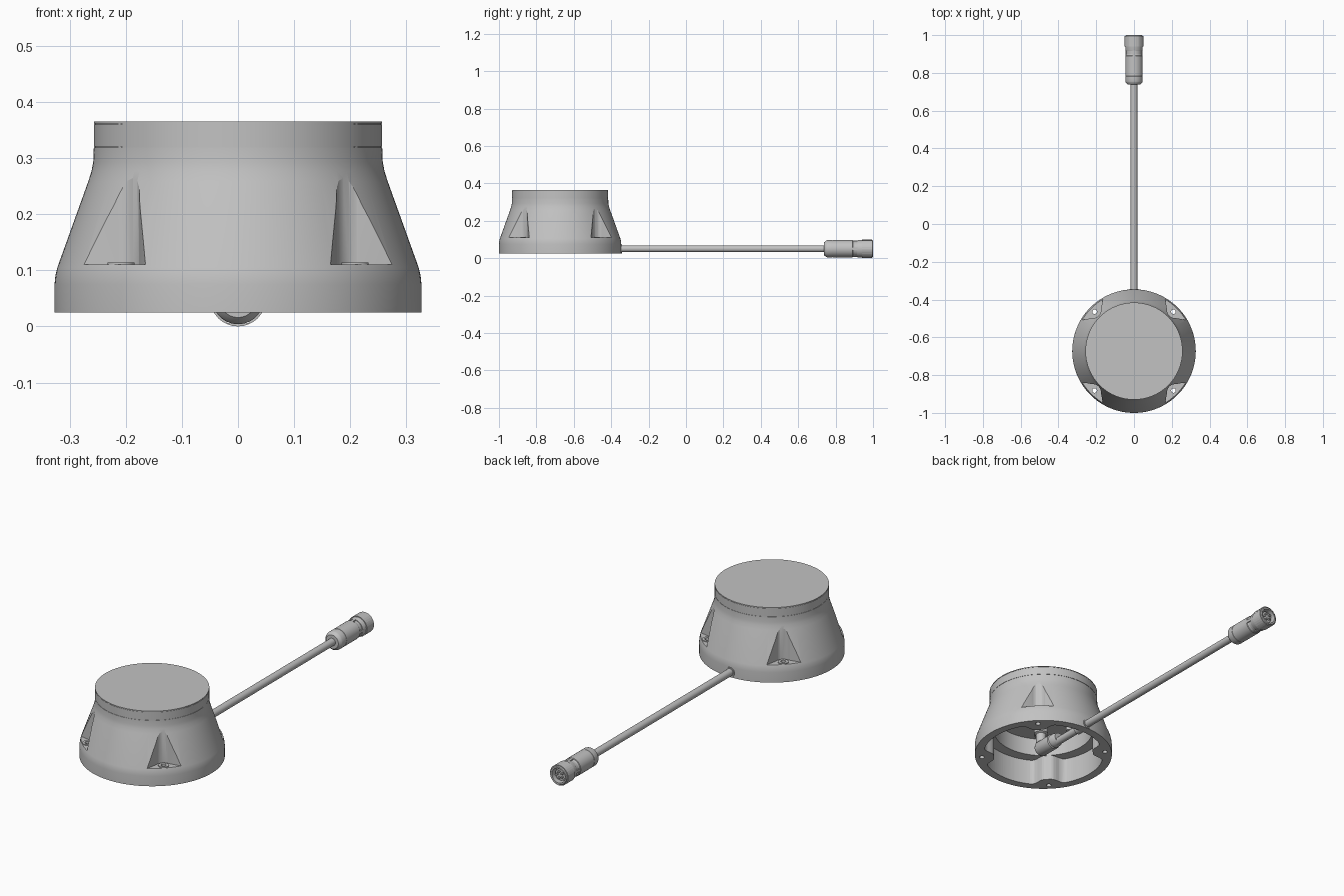
import bpy, bmesh
from math import pi, sin, cos, exp, radians
from mathutils import Matrix

if "Cube" in bpy.data.objects:
    bpy.data.objects.remove(bpy.data.objects["Cube"])

TONE = (0.54, 0.54, 0.54, 1)
grey = bpy.data.materials.new("plain grey")
grey.use_nodes = True
grey.diffuse_color = TONE
grey.node_tree.nodes["Principled BSDF"].inputs["Base Color"].default_value = TONE

CY = -0.673                      # housing centre
CEILING = 0.245                  # top of the hollow
ALONG_Y = Matrix.Rotation(-pi / 2, 4, 'X')
CORNERS = [radians(45 + 90 * i) for i in range(4)]


def finish(name, bm, place):
    bmesh.ops.recalc_face_normals(bm, faces=bm.faces)
    mesh = bpy.data.meshes.new(name)
    bm.to_mesh(mesh)
    bm.free()
    mesh.materials.append(grey)
    ob = bpy.data.objects.new(name, mesh)
    ob.matrix_world = place
    bpy.context.collection.objects.link(ob)
    return ob


def smooth(ob, angle=30):
    bpy.ops.object.select_all(action='DESELECT')
    ob.select_set(True)
    bpy.context.view_layer.objects.active = ob
    bpy.ops.object.shade_smooth_by_angle(angle=radians(angle))


def lathe(name, profile, place, steps=48):
    """Revolve (radius, height) points about the local z axis."""
    bm = bmesh.new()
    vs = [bm.verts.new((r, 0, h)) for r, h in profile]
    es = [bm.edges.new(pair) for pair in zip(vs, vs[1:])]
    bmesh.ops.spin(bm, geom=vs + es, cent=(0, 0, 0), axis=(0, 0, 1),
                   angle=2 * pi, steps=steps, use_duplicate=False)
    bmesh.ops.remove_doubles(bm, verts=bm.verts, dist=1e-5)
    ob = finish(name, bm, place)
    smooth(ob)
    return ob


def rod(name, radius, low, high, place, steps=32):
    return lathe(name, [(0, low), (radius, low), (radius, high), (0, high)], place, steps)


def prism(name, outline, low, high, place):
    bm = bmesh.new()
    face = bm.faces.new([bm.verts.new((x, y, low)) for x, y in outline])
    top = bmesh.ops.extrude_face_region(bm, geom=[face])["geom"]
    bmesh.ops.translate(bm, vec=(0, 0, high - low),
                        verts=[v for v in top if isinstance(v, bmesh.types.BMVert)])
    return finish(name, bm, place)


def cut(target, cutter):
    mod = target.modifiers.new("cut", 'BOOLEAN')
    mod.operation, mod.solver, mod.object = 'DIFFERENCE', 'EXACT', cutter
    bpy.context.view_layer.objects.active = target
    bpy.ops.object.modifier_apply(modifier=mod.name)
    bpy.data.objects.remove(cutter)


# Flared housing
base = Matrix.Translation((0, CY, 0))
housing = lathe("housing", [
    (0, 0.025), (0.327, 0.025), (0.327, 0.075), (0.3255, 0.09), (0.322, 0.105),
    (0.267, 0.258), (0.261, 0.277), (0.258, 0.293), (0.257, 0.319), (0, 0.319)], base, 128)


# Hollow underside: lobed lower opening that leaves four screw bosses, round upper part
def opening(a):
    return 0.287 - 0.05 * sum(exp(-((a - c) / 0.2) ** 4) for c in CORNERS)


angles = [2 * pi * i / 160 for i in range(160)]
cut(housing, prism("lower_cutter", [(opening(a) * cos(a), opening(a) * sin(a)) for a in angles],
                   -0.1, 0.155, base))
cut(housing, rod("upper_cutter", 0.235, 0.1, CEILING, base, 96))

# Wedge-shaped screw pockets with rounded tips, through holes and washers
half = [(0.2662, 0.012), (0.2695, 0.02), (0.274, 0.026), (0.28, 0.0325), (0.311, 0.078), (0.36, 0.15)]
wedge = [(0.265, 0)] + half + [(x, -y) for x, y in reversed(half)]
for c in CORNERS:
    turn = base @ Matrix.Rotation(c, 4, 'Z')
    seat = turn @ Matrix.Translation((0.295, 0, 0))
    cut(housing, prism("pocket_cutter", wedge, 0.11, 0.32, turn))
    cut(housing, rod("hole_cutter", 0.012, -0.1, 0.2, seat))
    lathe("screw_washer", [(0.012, 0.108), (0.012, 0.114), (0.024, 0.114),
                           (0.024, 0.108), (0.012, 0.108)], seat, 32)
smooth(housing)

# Lid with thin shadow gaps
rod("lid_gap", 0.2555, 0.317, 0.363, base, 96)
rod("lid_band", 0.257, 0.3205, 0.36, base, 128)
rod("lid_plate", 0.257, 0.3615, 0.365, base, 128)

# Cable and wall gland
line = Matrix.Translation((0, 0, 0.05)) @ ALONG_Y
rod("cable", 0.018, -0.6, 0.76, line)
rod("cable_gland", 0.024, -0.42, -0.343, line)

# Angled plug inside the housing, kept above the rim
lathe("inner_plug", [(0, -0.7), (0.032, -0.7), (0.037, -0.69), (0.037, -0.6), (0.033, -0.595),
                     (0.033, -0.575), (0.026, -0.555), (0, -0.555)],
      Matrix.Translation((0, 0, 0.064)) @ ALONG_Y)
lathe("plug_stem", [(0, 0.06), (0.024, 0.06), (0.024, 0.14), (0.034, 0.145), (0.034, 0.21),
                    (0.042, 0.212), (0.042, 0.247), (0, 0.247)],
      Matrix.Translation((0, -0.69, 0)))
for i in range(6):
    a = 2 * pi * i / 6
    rod("inner_standoff", 0.014, CEILING - 0.03, CEILING + 0.002,
        Matrix.Translation((0.16 * cos(a), CY + 0.16 * sin(a), 0)), 20)

# Cable-end connector
lathe("connector_body", [
    (0, 0.738), (0.034, 0.738), (0.044, 0.749), (0.046, 0.755), (0.046, 0.782), (0.045, 0.783),
    (0.045, 0.786), (0.046, 0.787), (0.046, 0.89), (0.043, 0.892), (0.041, 0.9), (0, 0.9)], line)
rod("connector_neck", 0.041, 0.89, 0.925, line)
lathe("coupling_nut", [
    (0, 0.915), (0.044, 0.915), (0.046, 0.92), (0.046, 0.996),
    (0.043, 1.0), (0.036, 1.0), (0.036, 0.965), (0, 0.965)], line)
rod("connector_insert", 0.028, 0.96, 0.985, line)

# Grip pads, neck lugs and contact pins
for i in range(8):
    spin = line @ Matrix.Rotation(2 * pi * i / 8, 4, 'Z')
    arc = [0.05 * 1j ** (t / 15) for t in (-4, -2, 0, 2, 4)]
    pad = [(0.042, -0.012)] + [(p.real, p.imag) for p in arc] + [(0.042, 0.012)]
    prism("grip_pad", pad, 0.94, 0.995, spin)
    if i % 2 == 0:
        lug = [(0.03, -0.007), (0.045, -0.007), (0.045, 0.007), (0.03, 0.007)]
        prism("neck_lug", lug, 0.888, 0.918, spin)
    if i < 5:
        pin = line @ Matrix.Rotation(2 * pi * i / 5, 4, 'Z') @ Matrix.Translation((0.016, 0, 0))
        rod("contact_pin", 0.005, 0.98, 0.996, pin, 12)
